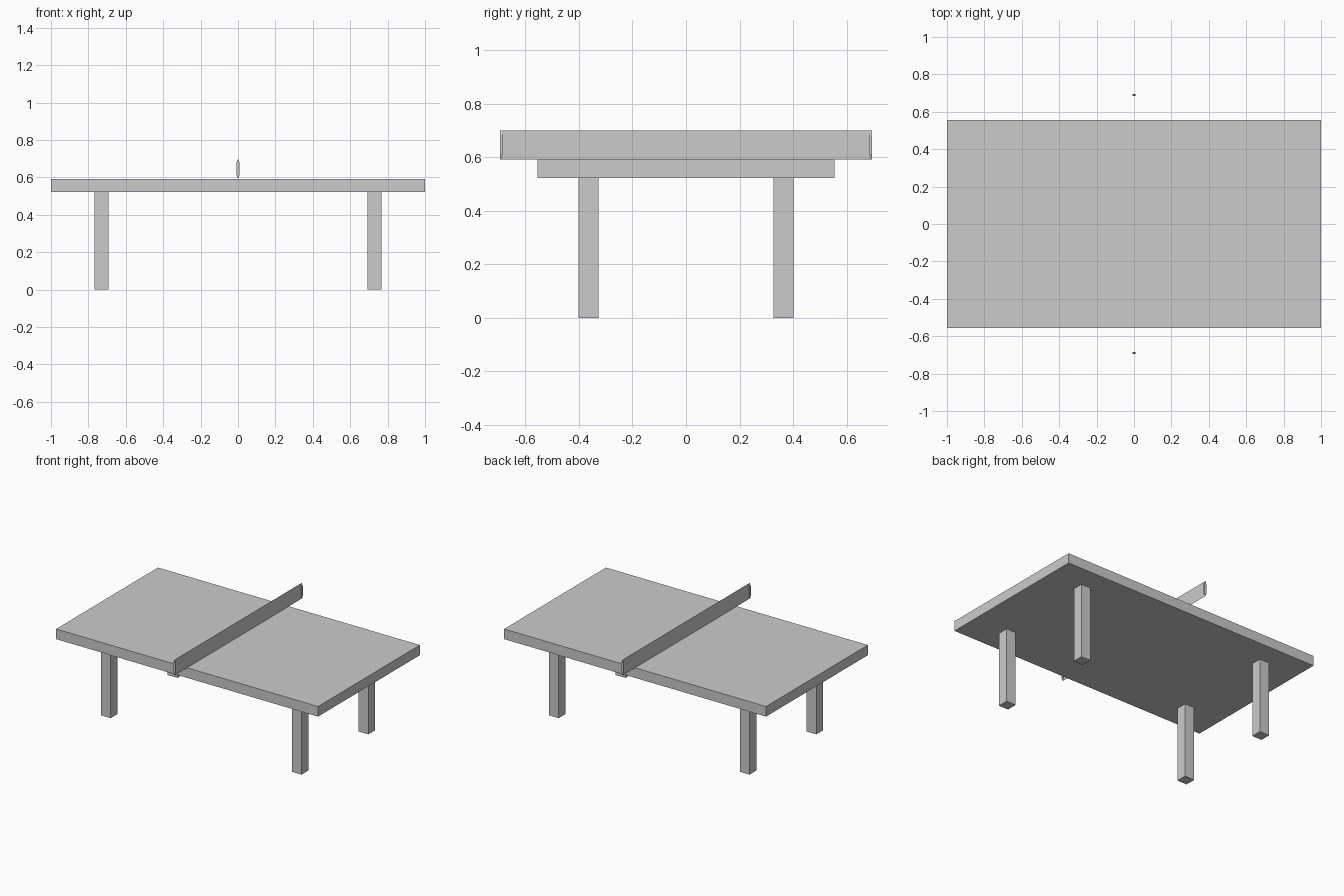
import bpy

cube = bpy.data.objects.get("Cube")
if cube:
    bpy.data.objects.remove(cube, do_unlink=True)

grey = bpy.data.materials.new("plain grey")
grey.use_nodes = True
colour = (0.6, 0.6, 0.6, 1)
grey.diffuse_color = colour
grey.node_tree.nodes["Principled BSDF"].inputs["Base Color"].default_value = colour


def add_mesh(name, verts, faces):
    mesh = bpy.data.meshes.new(name)
    mesh.from_pydata(verts, [], faces)
    mesh.materials.append(grey)
    obj = bpy.data.objects.new(name, mesh)
    bpy.context.collection.objects.link(obj)
    return obj


def extrude_along_y(name, profile, y0, y1):
    """Closed prism from an x, z outline, counter-clockwise seen from the front."""
    n = len(profile)
    verts = [(x, y, z) for y in (y0, y1) for x, z in profile]
    sides = [(i, i + n, (i + 1) % n + n, (i + 1) % n) for i in range(n)]
    return add_mesh(name, verts, sides + [tuple(range(n)), tuple(reversed(range(n, 2 * n)))])


def box(name, x0, x1, y0, y1, z0, z1):
    return extrude_along_y(name, [(x0, z0), (x1, z0), (x1, z1), (x0, z1)], y0, y1)


TOP, UNDER, NET_TOP, NET_END = 0.592, 0.522, 0.70, 0.695

# Table top
box("table_top", -1, 1, -0.555, 0.555, UNDER, TOP)

# Four square legs
for sx, side in ((-1, "right"), (1, "left")):
    for sy, end in ((-1, "front"), (1, "back")):
        x, y, h = sx * 0.729, sy * 0.364, 0.037
        box(f"{end}_{side}_leg", x - h, x + h, y - h, y + h, 0, UNDER)

# Net: a single thin sheet overhanging both long edges
add_mesh("net", [(0, -NET_END, TOP), (0, NET_END, TOP),
                 (0, NET_END, NET_TOP), (0, -NET_END, NET_TOP)], [(0, 1, 2, 3)])

# Slim pointed clips at the net ends
w = 0.008
outline = [(0, TOP), (w, 0.612), (w, 0.68), (0, NET_TOP), (-w, 0.68), (-w, 0.612)]
for sy, end in ((-1, "front"), (1, "back")):
    y0, y1 = sorted((sy * 0.685, sy * NET_END))
    extrude_along_y(f"{end}_net_clip", outline, y0, y1)
